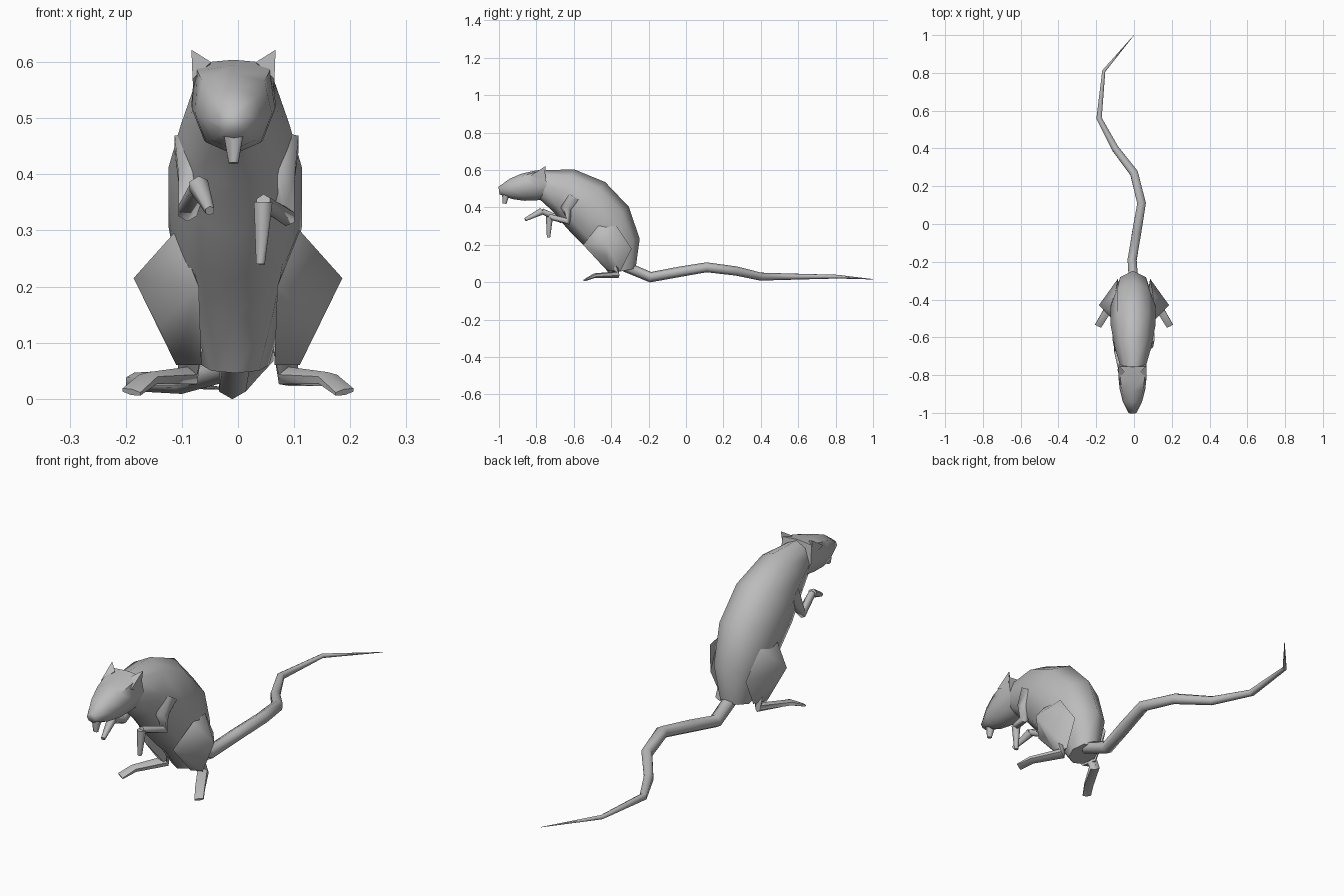
import bpy, bmesh, math
from mathutils import Vector
from mathutils.geometry import interpolate_bezier

cube = bpy.data.objects.get("Cube")
if cube:
    bpy.data.objects.remove(cube, do_unlink=True)

grey = bpy.data.materials.new("fur_grey")
grey.use_nodes = True
colour = (0.5, 0.5, 0.5, 1)
grey.diffuse_color = colour
grey.node_tree.nodes["Principled BSDF"].inputs["Base Color"].default_value = colour


def finish(bm, name):
    """Turn a bmesh into a shaded, coloured object."""
    bmesh.ops.recalc_face_normals(bm, faces=bm.faces)
    mesh = bpy.data.meshes.new(name)
    bm.to_mesh(mesh)
    bm.free()
    mesh.materials.append(grey)
    obj = bpy.data.objects.new(name, mesh)
    bpy.context.collection.objects.link(obj)
    bpy.ops.object.select_all(action="DESELECT")
    obj.select_set(True)
    bpy.context.view_layer.objects.active = obj
    bpy.ops.object.shade_smooth_by_angle(angle=math.radians(65))


def sweep(name, path, depth, width=None, sides=6, square=0):
    """Skin a path; depth and width are half sizes as rules of t from 0 to 1.
    Square fills out the upper corners near the start."""
    width = width or depth
    points = [Vector(p) for p in path]
    last = len(points) - 1
    bm = bmesh.new()
    rings = []
    for i, point in enumerate(points):
        t = i / last
        along = (points[min(i + 1, last)] - points[max(i - 1, 0)]).normalized()
        up = along.cross(Vector((1, 0, 0))).normalized()
        side = along.cross(up)
        ring = []
        for step in range(sides):
            a = math.tau * step / sides
            corner = abs(math.sin(2 * a)) if math.cos(a) > 0 else 0
            bulge = 1 + square * (1 - t) * corner
            offset = up * depth(t) * math.cos(a) + side * width(t) * math.sin(a)
            ring.append(bm.verts.new(point + offset * bulge))
        rings.append(ring)
    for a, b in zip(rings, rings[1:]):
        for i in range(sides):
            j = (i + 1) % sides
            bm.faces.new((a[i], a[j], b[j], b[i]))
    bm.faces.new(rings[0])
    bm.faces.new(rings[-1])
    finish(bm, name)


def hull(name, points):
    """Close a solid around a few corner points."""
    bm = bmesh.new()
    for point in points:
        bm.verts.new(point)
    bmesh.ops.convex_hull(bm, input=bm.verts)
    finish(bm, name)


def taper(start, end, power=1):
    return lambda t: end + (start - end) * (1 - t) ** power


def swell(ends, middle):
    return lambda t: ends + (middle - ends) * math.sin(math.pi * t)


def blunt(start, end):
    return lambda t: start + (end - start) * t ** 3


# Hunched body swept along a curved spine
neck, shoulder = Vector((-0.005, -0.78, 0.53)), Vector((-0.005, -0.57, 0.5))
hip, rump = Vector((-0.005, -0.34, 0.27)), Vector((-0.005, -0.34, 0.06))
spine = interpolate_bezier(neck, shoulder, hip, rump, 6)
sweep("body", spine, swell(0.072, 0.165), swell(0.06, 0.122), sides=8)

# Wedge head, square between the ears and blunt at the snout
head_back, snout = Vector((-0.008, -0.745, 0.525)), Vector((-0.008, -1, 0.49))
head_line = [head_back.lerp(snout, i / 4) for i in range(5)]
sweep("head", head_line, blunt(0.08, 0.02), blunt(0.075, 0.022), sides=8, square=0.3)

# Drooping front teeth
sweep("front_teeth", [(-0.008, -0.96, 0.5), (-0.008, -0.97, 0.42)], taper(0.026, 0.01))

# Ears, thighs and feet on both sides
for side, label in ((1, "left"), (-1, "right")):
    def mirrored(*points, middle=0):
        return [(middle + side * x, y, z) for x, y, z in points]

    hull(label + "_ear", mirrored(
        (0.075, -0.75, 0.622), (0.04, -0.78, 0.6),
        (0.073, -0.83, 0.57), (0.07, -0.76, 0.54), middle=-0.008))
    hull(label + "_thigh", mirrored(
        (0.186, -0.43, 0.215), (0.07, -0.55, 0.2), (0.11, -0.47, 0.3),
        (0.1, -0.37, 0.3), (0.085, -0.29, 0.18), (0.14, -0.42, 0.13),
        (0.11, -0.4, 0.06), (0.065, -0.42, 0.06), (0.08, -0.35, 0.06)))
    sweep(label + "_foot", mirrored(
        (0.085, -0.39, 0.09), (0.09, -0.37, 0.04),
        (0.16, -0.49, 0.035), (0.19, -0.54, 0.012)),
        taper(0.026, 0.006), taper(0.025, 0.021))

# Arms with limp paws, each in its own pose
poses = {
    "left": [(0.065, -0.6, 0.45), (0.075, -0.64, 0.39), (0.085, -0.63, 0.325),
             (0.045, -0.73, 0.35), (0.04, -0.735, 0.24)],
    "right": [(-0.07, -0.6, 0.45), (-0.08, -0.64, 0.39), (-0.09, -0.67, 0.335),
              (-0.07, -0.77, 0.38), (-0.05, -0.86, 0.335)],
}
for label, joints in poses.items():
    sweep(label + "_arm", joints[:-1], taper(0.05, 0.015, 2))
    sweep(label + "_paw", joints[-2:], taper(0.019, 0.009))

# Long winding tail
bends = [(0, -0.34, 0.09), (-0.01, -0.19, 0.027), (0.015, -0.04, 0.055),
         (0.04, 0.11, 0.08), (0, 0.27, 0.06), (-0.1, 0.4, 0.03),
         (-0.185, 0.56, 0.03), (-0.16, 0.81, 0.03), (0, 1, 0.016)]
sweep("tail", bends, blunt(0.028, 0.001))
